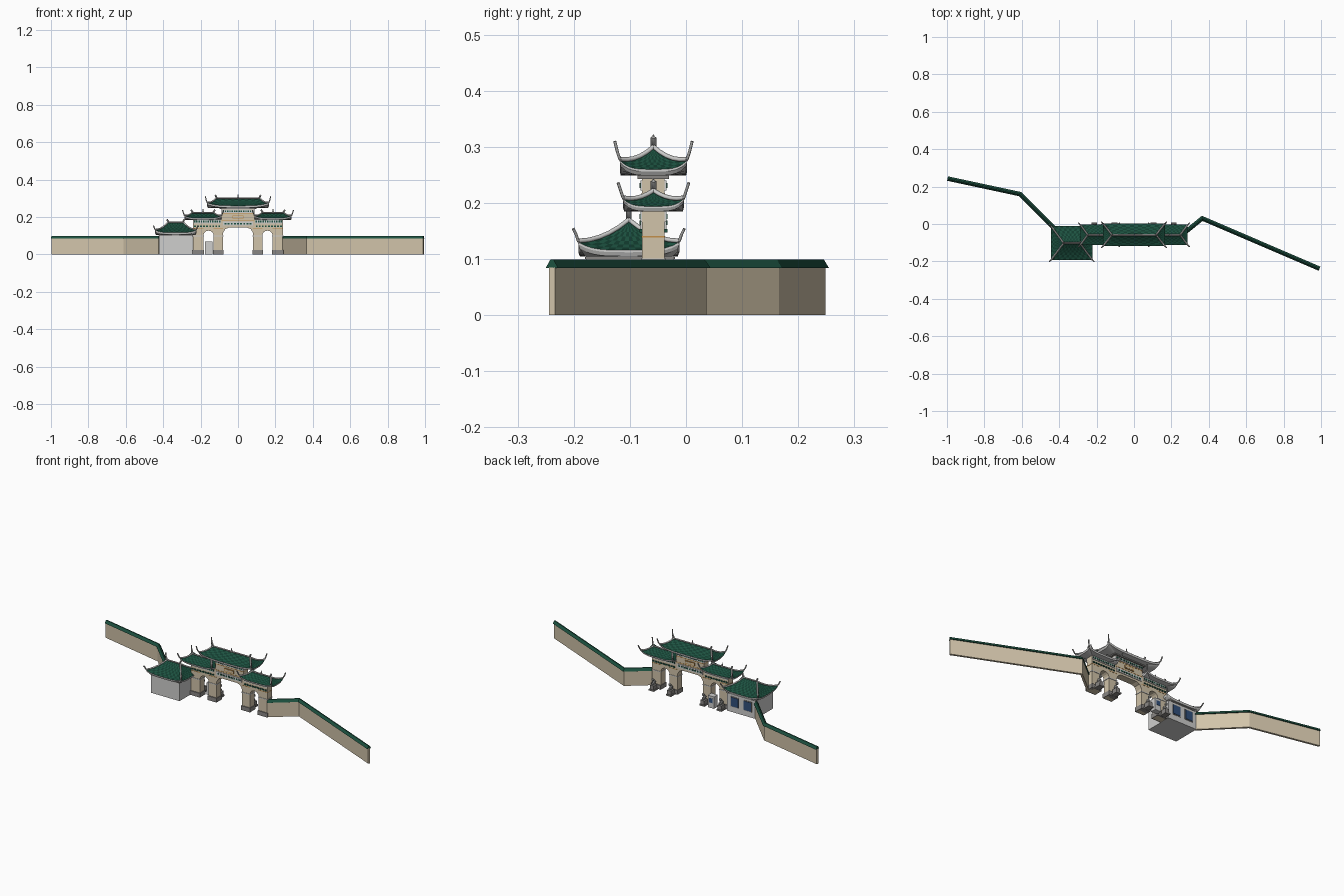
import bpy, bmesh, math
from mathutils import Vector

if "Cube" in bpy.data.objects:
    bpy.data.objects.remove(bpy.data.objects["Cube"])


def material(name, rgb):
    m = bpy.data.materials.new(name)
    m.use_nodes = True
    m.diffuse_color = (*rgb, 1)
    node = next(n for n in m.node_tree.nodes if n.type == 'BSDF_PRINCIPLED')
    node.inputs["Base Color"].default_value = (*rgb, 1)
    node.inputs["Roughness"].default_value = 0.9
    return m


TAN = material("tan stone", (0.64, 0.55, 0.40))
PALE = material("pale plaster", (0.62, 0.62, 0.61))
TILE = material("green tile", (0.012, 0.085, 0.052))
DARK = material("dark green tile", (0.006, 0.045, 0.028))
GREY = material("grey stone", (0.25, 0.24, 0.23))
RIDGE = material("ridge grey", (0.42, 0.42, 0.41))
GOLD = material("gold", (0.55, 0.28, 0.07))
BLUE = material("window blue", (0.03, 0.08, 0.20))


def finish(name, bm, *mats):
    bmesh.ops.recalc_face_normals(bm, faces=bm.faces)
    me = bpy.data.meshes.new(name)
    bm.to_mesh(me)
    bm.free()
    for m in mats:
        me.materials.append(m)
    ob = bpy.data.objects.new(name, me)
    bpy.context.collection.objects.link(ob)
    return ob


def add_box(bm, x0, x1, y0, y1, z0, z1):
    vs = bmesh.ops.create_cube(bm, size=1)["verts"]
    for v in vs:
        v.co = ((x0 + x1) / 2 + v.co.x * (x1 - x0),
                (y0 + y1) / 2 + v.co.y * (y1 - y0),
                (z0 + z1) / 2 + v.co.z * (z1 - z0))


def boxes(name, mat, *dims):
    bm = bmesh.new()
    for d in dims:
        add_box(bm, *d)
    return finish(name, bm, mat)


def bar(name, pts, radius, mat):
    cu = bpy.data.curves.new(name, 'CURVE')
    cu.dimensions = '3D'
    cu.bevel_depth, cu.bevel_resolution, cu.use_fill_caps = radius, 0, True
    sp = cu.splines.new('POLY')
    sp.points.add(len(pts) - 1)
    for p, co in zip(sp.points, pts):
        p.co = (*co, 1)
    cu.materials.append(mat)
    ob = bpy.data.objects.new(name, cu)
    bpy.context.collection.objects.link(ob)
    bpy.context.view_layer.objects.active = ob
    ob.select_set(True)
    bpy.ops.object.convert(target='MESH')
    ob.select_set(False)


def sweep_wall(name, path, half_section, mat):
    """Sweeps a mirrored (offset, height) section along a mitred ground path."""
    section = half_section + [(-o, z) for o, z in reversed(half_section)]
    pts = [Vector(p) for p in path]
    bm, rings = bmesh.new(), []
    for i, p in enumerate(pts):
        dirs = [(b - a).normalized() for a, b in zip(pts, pts[1:])][max(i - 1, 0):i + 1]
        t = sum(dirs, Vector((0, 0))).normalized()
        n = Vector((-t.y, t.x)) / t.dot(dirs[0])
        rings.append([bm.verts.new((p.x + n.x * o, p.y + n.y * o, z)) for o, z in section])
    k = len(section)
    for a, b in zip(rings, rings[1:]):
        for j in range(k):
            bm.faces.new((a[j], a[(j + 1) % k], b[(j + 1) % k], b[j]))
    bm.faces.new(rings[0])
    bm.faces.new(rings[-1])
    finish(name, bm, mat)


def roof(name, cx, cy, hx, hy, ridge, z0, z1, lift, band, inner, tip):
    """Concave hipped roof with raised corners, pale eave band, soffit and ridges."""
    n, rows = 14, 7
    sides = [((-1, -1), (1, -1)), ((1, -1), (1, 1)), ((1, 1), (-1, 1)), ((-1, 1), (-1, -1))]

    def point(u, v, s):
        t = abs(u) if abs(v) == 1 else abs(v)
        z = z0 + (z1 - z0) * (0.55 * s + 0.45 * s * s) + lift * t ** 4 * (1 - s) ** 2
        return Vector((cx + u * (hx + (ridge - hx) * s), cy + v * hy * (1 - s), z))

    loop = [(a[0] + (b[0] - a[0]) * i / n, a[1] + (b[1] - a[1]) * i / n)
            for a, b in sides for i in range(n)]
    bm = bmesh.new()
    rings = [[bm.verts.new((cx + u * inner[0], cy + v * inner[1], z0 - band)) for u, v in loop]]
    for inset in (0.97, 1.0):
        low = [point(u, v, 0) for u, v in loop]
        drop = band if inset < 1 else band * 0.35
        rings.append([bm.verts.new((cx + (p.x - cx) * inset, cy + (p.y - cy) * inset, p.z - drop))
                      for p in low])
    for r in range(rows + 1):
        rings.append([bm.verts.new(point(u, v, r / rows)) for u, v in loop])
    k = len(loop)
    for r, (a, b) in enumerate(zip(rings, rings[1:])):
        for j in range(k):
            f = bm.faces.new((a[j], a[(j + 1) % k], b[(j + 1) % k], b[j]))
            f.material_index = 0 if r < 3 else 1 + (j + r) % 2
    bm.faces.new(rings[0])
    bmesh.ops.remove_doubles(bm, verts=rings[-1], dist=0.0001)
    finish(name, bm, PALE, TILE, DARK)

    # Hip ridges ending in upturned horns
    for u in (-1, 1):
        for v in (-1, 1):
            pts = [point(u, v, 1 - i / 5) + Vector((0, 0, 0.002)) for i in range(6)]
            bar(name + "_hip", pts, 0.0045, PALE)
            end = pts[-1]
            bar(name + "_horn", [end, end + Vector((u * 0.005, v * 0.004, 0.012)),
                                 end + Vector((u * 0.009, v * 0.009, tip))], 0.0035, RIDGE)
    # Main ridge with curled ends
    zr = z1 + 0.003
    bar(name + "_ridge", [(cx - ridge - 0.004, cy, zr + 0.016), (cx - ridge + 0.006, cy, zr),
                          (cx + ridge - 0.006, cy, zr), (cx + ridge + 0.004, cy, zr + 0.016)],
        0.005, RIDGE)


# Boundary walls with tiled copings
for side, path in (("left", [(0.235, -0.075), (0.365, 0.03), (0.992, -0.239)]),
                   ("right", [(-0.42, -0.03), (-0.61, 0.16), (-0.997, 0.243)])):
    sweep_wall(side + "_wall", path, [(0.006, 0), (0.006, 0.085)], TAN)
    sweep_wall(side + "_wall_coping", path, [(0.012, 0.084), (0.003, 0.099)], TILE)

# Gateway body: one mirrored outline with three openings
F, B = -0.078, -0.038
arch = [(0.1575 - 0.0275 * math.cos(a), 0.1 + 0.027 * math.sin(a))
        for a in [math.pi * i / 8 for i in range(9)]]
half = [(0.05, 0.143), (0.068, 0.135), (0.08, 0.115), (0.08, 0), (0.13, 0), *arch, (0.185, 0),
        (0.24, 0), (0.24, 0.19), (0.088, 0.19), (0.088, 0.25)]
bm = bmesh.new()
face = bm.faces.new([bm.verts.new((x, F, z)) for x, z in
                     half + [(-x, z) for x, z in reversed(half)]])
out = bmesh.ops.extrude_face_region(bm, geom=[face])["geom"]
bmesh.ops.translate(bm, vec=(0, B - F, 0), verts=[e for e in out if isinstance(e, bmesh.types.BMVert)])
bmesh.ops.triangulate(bm, faces=[f for f in bm.faces if len(f.verts) > 4])
finish("gateway_body", bm, TAN)

legs = [(s * a, s * b) for s in (-1, 1) for a, b in ((0.08, 0.13), (0.185, 0.24))]
legs = [tuple(sorted(leg)) for leg in legs]
boxes("leg_plinths", GREY, *[(a - 0.003, b + 0.003, F - 0.005, B + 0.005, 0, 0.024) for a, b in legs])
boxes("leg_bands", PALE, *[(a - 0.002, b + 0.002, F - 0.002, B + 0.002, 0.096, 0.101) for a, b in legs])
boxes("leg_gold_lines", GOLD, *[(a - 0.001, b + 0.001, F - 0.001, B + 0.001, 0.138, 0.141)
                                for a, b in legs])

# Carved beams, tile studs and plaques on both faces
spans = [(-0.238, -0.092), (0.092, 0.238)]
boxes("side_friezes", PALE, *[(a, b, F - 0.003, B + 0.003, 0.166, 0.186) for a, b in spans])
boxes("centre_friezes", PALE, (-0.088, 0.088, F - 0.003, B + 0.003, 0.222, 0.24),
      (-0.08, 0.08, F - 0.003, B + 0.003, 0.154, 0.176))
boxes("top_cornice", GREY, (-0.1, 0.1, F - 0.008, B + 0.008, 0.243, 0.249))


def studs(x0, x1, count, z0, z1):
    step = (x1 - x0) / count
    return [(x0 + step * (i + 0.2), x0 + step * (i + 0.8), F - 0.005, B + 0.005, z0, z1)
            for i in range(count)]


boxes("tile_studs", TILE, *studs(-0.085, 0.085, 14, 0.227, 0.236), *studs(-0.075, 0.075, 9, 0.161, 0.169),
      *[d for a, b in spans for d in studs(a, b, 12, 0.171, 0.180) + studs(a, b, 9, 0.147, 0.154)])
boxes("gold_plaques", GOLD, (-0.03, 0.03, F - 0.004, B + 0.004, 0.191, 0.208),
      (-0.088, 0.088, F - 0.001, B + 0.001, 0.215, 0.218),
      (-0.088, 0.088, F - 0.001, B + 0.001, 0.181, 0.184))
boxes("plaque_panel", TAN, (-0.026, 0.026, F - 0.005, B + 0.005, 0.195, 0.204))

# Gateway roofs
GY = -0.058
roof("centre_roof", 0, GY, 0.165, 0.060, 0.118, 0.260, 0.298, 0.016, 0.011, (0.10, 0.03), 0.032)
for side, s in (("left", 1), ("right", -1)):
    roof(side + "_roof", s * 0.187, GY, 0.1, 0.054, 0.06, 0.194, 0.220, 0.013, 0.009, (0.055, 0.025), 0.027)

# Roof ornaments
for x, z in ((0, 0.298), (-0.187, 0.220), (0.187, 0.220)):
    bm = bmesh.new()
    bmesh.ops.create_cone(bm, cap_ends=True, segments=8, radius1=0.006, radius2=0.001, depth=0.024)
    bmesh.ops.translate(bm, vec=(x, GY, z + 0.012), verts=bm.verts)
    finish("ridge_finial", bm, RIDGE)

# Gatehouse with windows facing the back
boxes("gatehouse_walls", PALE, (-0.422, -0.243, -0.178, -0.022, 0, 0.108))
boxes("gatehouse_eave_line", GREY, (-0.424, -0.241, -0.18, -0.02, 0.1, 0.104))
windows = [(-0.395, -0.350), (-0.315, -0.270)]
boxes("window_frames", GREY, *[(a - 0.004, b + 0.004, -0.023, -0.020, 0.031, 0.089) for a, b in windows])
boxes("windows", BLUE, *[(a, b, -0.023, -0.018, 0.035, 0.085) for a, b in windows])
roof("gatehouse_roof", -0.333, -0.102, 0.11, 0.09, 0.043, 0.116, 0.168, 0.014, 0.011, (0.09, 0.078), 0.022)

# Ticket booth behind the small arch
boxes("booth", PALE, (-0.176, -0.137, -0.032, 0.0, 0, 0.068))
boxes("booth_panel", BLUE, (-0.168, -0.145, -0.001, 0.002, 0.03, 0.055))

# Guardian statues behind each leg
for a, b in legs:
    x, y = (a + b) / 2, -0.012
    boxes("statue_pedestal", GREY, (x - 0.016, x + 0.016, y - 0.02, y + 0.02, 0, 0.008),
          (x - 0.012, x + 0.012, y - 0.016, y + 0.016, 0.008, 0.03))
    bm = bmesh.new()
    for dy, z, r, tall in ((-0.004, 0.042, 0.011, 1.3), (0.006, 0.060, 0.009, 1), (0.008, 0.036, 0.006, 1.2)):
        vs = bmesh.ops.create_icosphere(bm, subdivisions=1, radius=r)["verts"]
        for v in vs:
            v.co = (x + v.co.x, y + dy + v.co.y, z + v.co.z * tall)
    finish("guardian_statue", bm, RIDGE)
